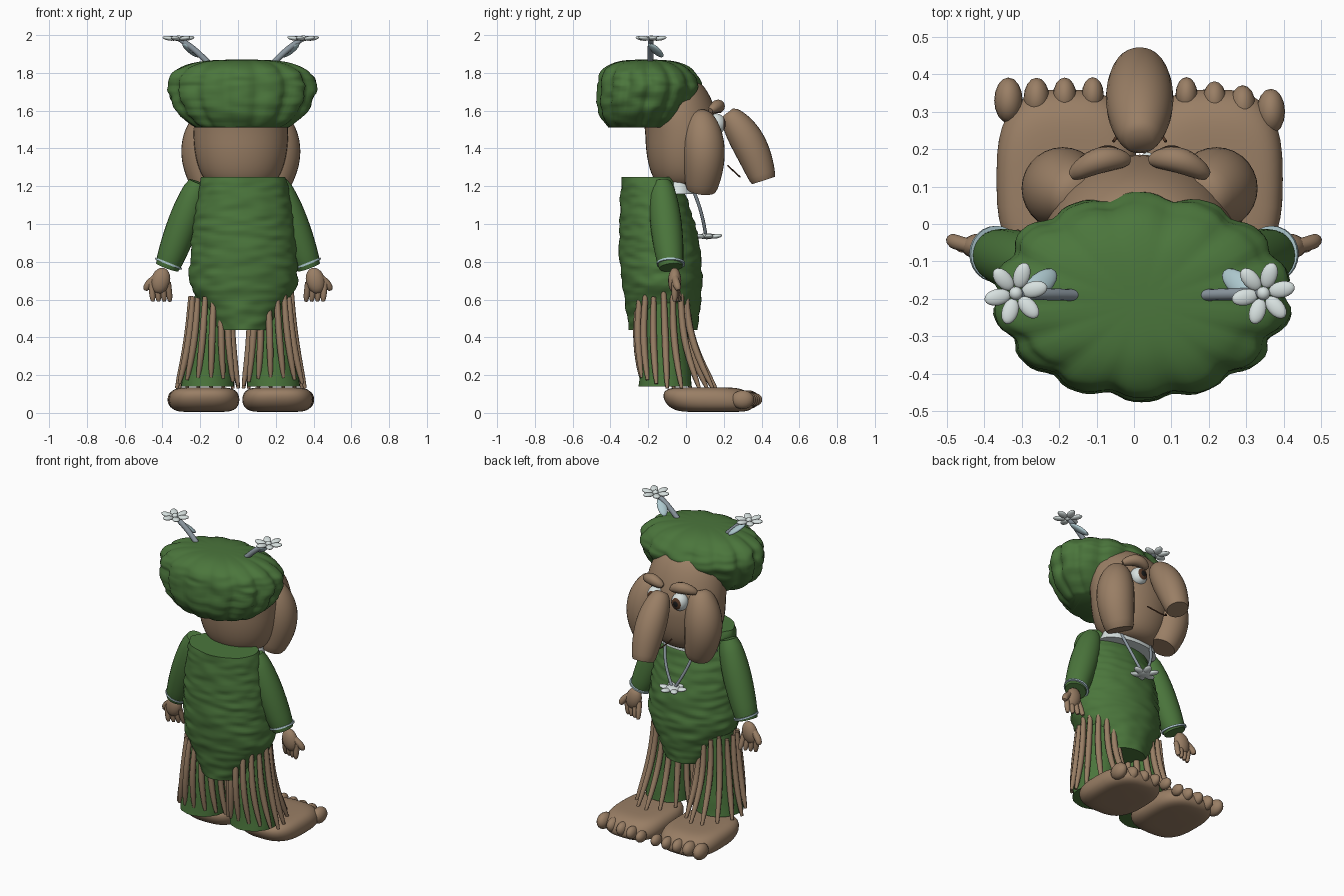
import bpy, bmesh, math, random
from mathutils import Vector, Matrix, Euler, noise

if "Cube" in bpy.data.objects:
    bpy.data.objects.remove(bpy.data.objects["Cube"])
random.seed(4)


def colour(name, red, green, blue):
    material = bpy.data.materials.new(name)
    material.use_nodes = True
    material.diffuse_color = (red, green, blue, 1)
    shader = material.node_tree.nodes["Principled BSDF"]
    shader.inputs["Base Color"].default_value = (red, green, blue, 1)
    return material


GREEN = colour("leaf green cloth", .07, .18, .045)
SKIN = colour("brown skin", .32, .21, .13)
WHITE = colour("petal white", .68, .75, .74)
STEM = colour("grey stem", .26, .31, .35)
BLUE = colour("pale blue trim", .42, .58, .62)
IRIS = colour("dark brown iris", .09, .04, .02)
BLACK = colour("black pupil", .01, .01, .01)
MIDDLE = .015


def finish(name, bm, materials):
    bmesh.ops.recalc_face_normals(bm, faces=bm.faces)
    mesh = bpy.data.meshes.new(name)
    bm.to_mesh(mesh)
    bm.free()
    for material in materials:
        mesh.materials.append(material)
    for polygon in mesh.polygons:
        polygon.use_smooth = True
    mesh.set_sharp_from_angle(angle=math.radians(50))
    thing = bpy.data.objects.new(name, mesh)
    bpy.context.collection.objects.link(thing)
    return thing


def skin(name, rings, material):
    """Bridge rings of points and cap both ends."""
    bm = bmesh.new()
    loops = [[bm.verts.new(point) for point in ring] for ring in rings]
    for lower, upper in zip(loops, loops[1:]):
        for i in range(len(lower)):
            bm.faces.new((lower[i - 1], lower[i], upper[i], upper[i - 1]))
    bm.faces.new(loops[0])
    bm.faces.new(loops[-1])
    return finish(name, bm, [material])


def plain(angle, z):
    return 1


def loft(name, oval, material, sides=40, steps=24, power=1, surface=plain):
    """Stack ovals: oval(t) gives height, centre x and y, radius x and y."""
    rings = []
    for step in range(steps + 1):
        z, cx, cy, rx, ry = oval(step / steps)
        ring = []
        for i in range(sides):
            angle = math.tau * i / sides
            c, s = math.cos(angle), math.sin(angle)
            grow = surface(angle, z)
            ring.append((cx + grow * rx * math.copysign(abs(c) ** power, c),
                         cy + grow * ry * math.copysign(abs(s) ** power, s), z))
        rings.append(ring)
    return skin(name, rings, material)


def tube(name, start, end, radius, material, ends=(1, 1), sag=(0, 0, 0), sides=12, steps=12):
    """Sweep a circle from start to end, bowed by sag, with scaled ends."""
    start, end, sag = Vector(start), Vector(end), Vector(sag)
    rings = []
    for step in range(steps + 1):
        t = step / steps
        bow = math.sin(math.pi * t)
        along = end - start + sag * math.pi * math.cos(math.pi * t)
        across = along.cross(Vector((0, 1, 0))).normalized()
        over = along.cross(across).normalized()
        tip = ends[0] + (ends[1] - ends[0]) * t
        size = radius * (tip + (1 - tip) * abs(bow) ** .6)
        centre = start.lerp(end, t) + sag * bow
        rings.append([centre + size * (across * math.cos(math.tau * k / sides)
                                       + over * math.sin(math.tau * k / sides)) for k in range(sides)])
    return skin(name, rings, material)


def blobs(name, parts, materials, segments=16):
    """Ellipsoids given as location, radii and rotation, in one object."""
    bm = bmesh.new()
    for location, radii, rotation in parts:
        place = Matrix.LocRotScale(Vector(location), Euler(rotation), Vector(radii))
        bmesh.ops.create_uvsphere(bm, u_segments=segments, v_segments=segments // 2 + 2,
                                  radius=1, matrix=place)
    return finish(name, bm, materials)


def flower(name, centre, heart):
    parts = [(centre, (heart, heart, .016), (0, 0, 0))]
    for i in range(6):
        turn = math.tau * (i + .2) / 6
        offset = Vector((math.cos(turn), math.sin(turn), 0)) * .05
        parts.append((centre + offset, (.036, .022, .012), (0, -.15, turn)))
    blobs(name, parts, [WHITE])


def folds(angle, z):
    spot = Vector((math.cos(angle), math.sin(angle), z * 12)) * 2.5
    return 1 + .04 * noise.noise(spot)


def hat_lobes(angle, z):
    return folds(angle, z) - .06 * math.cos(7 * angle) ** 4


def dome(t, start, fullness):
    """Height and width factors of a rounded, swollen profile."""
    phi = start + (1.55 - start) * t
    return math.sin(phi), math.cos(phi) ** fullness


def hat_oval(t):
    rise, wide = dome(t, -.95, .6)
    if rise < 0:
        return 1.73 + .27 * rise, .02, -.19 + .06 * rise, .4 * wide ** 1.5, .275 * wide ** 1.5
    return 1.73 + .14 * rise, .02, -.19 - .02 * rise, .4 * wide, .275 * wide


def head_oval(t):
    rise, wide = dome(t, -1.4, .5)
    return 1.48 + .3 * rise, MIDDLE, -.015 - .05 * max(rise, 0), .25 * wide, .2 * wide


def tunic_oval(t):
    width = .29 * min(1, .55 + 1.5 * t) - .07 * t ** 3
    depth = .18 - .03 * t + .05 * math.sin(math.pi * t)
    return .44 + .81 * t, .03, -.12 - .07 * t * t, width, depth


def collar_oval(t):
    return 1.16 + .09 * t, MIDDLE, -.04, .2 - .04 * t, .1 - .01 * t


# Hat, head, tunic and collar
loft("puffy_hat", hat_oval, GREEN, 112, 40, surface=hat_lobes)
loft("head", head_oval, SKIN)
loft("tunic", tunic_oval, GREEN, 80, 64, surface=folds)
loft("collar", collar_oval, WHITE, steps=2)

# Nose and mouth
tube("long_nose", (MIDDLE, .22, 1.59), (MIDDLE, .41, 1.23), .09, SKIN, (.4, .7), (0, .02, .01), 28, 24)
tube("mouth", (-.055, .22, 1.31), (.085, .22, 1.31), .004, IRIS, sag=(0, .065, -.06))

for s, side in ((-1, "right"), (1, "left")):
    def at(x, y, z):
        return Vector((MIDDLE + s * x, y, z))

    def arm(x, y, z):
        return Vector((s * x, y, z))

    # Cheek, eyebrow and eye
    tube(side + "_cheek", at(.16, .07, 1.59), at(.16, .08, 1.18), .11, SKIN, (.4, .7), (s * .045, .02, 0), 28, 20)
    tube(side + "_eyebrow", at(.03, .17, 1.6), at(.18, .13, 1.6), .034, SKIN, (.4, .4), (0, .02, .025))
    eye = blobs(side + "_eye", [(at(.085, .16, 1.53), (.05, .055, .05), (-math.pi / 2, 0, 0))],
                [WHITE, IRIS, BLACK], 32)
    for polygon in eye.data.polygons:
        facing = polygon.normal.y
        polygon.material_index = 2 if facing > .93 else 1 if facing > .75 else 0

    # Sleeve, cuff and hand
    tube(side + "_sleeve", arm(.21, -.13, 1.22), arm(.375, -.08, .77), .083, GREEN, (.6, .75), sides=24)
    tube(side + "_cuff", arm(.366, -.08, .795), arm(.37, -.08, .785), .075, BLUE, sides=24, steps=1)
    blobs(side + "_palm", [(arm(.41, -.06, .7), (.05, .035, .07), (0, s * -.25, 0))], [SKIN])
    for i in range(4):
        x = .36 + .03 * i
        tube(f"{side}_finger_{i}", arm(x + .01, -.06, .69), arm(x, -.03 - .01 * i, .59), .016, SKIN, (1, .5))
    tube(side + "_thumb", arm(.43, -.06, .72), arm(.49, -.04, .65), .02, SKIN, (1, .5), (s * .01, 0, 0))

    # Trouser leg with hanging strands
    def leg_oval(t):
        return .14 + .58 * t, at(.175 - .035 * t, 0, 0).x, -.11, .14 - .05 * t, .14 - .04 * t

    loft(side + "_trouser", leg_oval, GREEN, 32, 16, surface=folds)
    strands = 15
    for i in range(strands):
        c, d = math.cos(math.tau * i / strands), math.sin(math.tau * i / strands)
        front, back = max(d, 0), max(-d, 0)
        top = at(.155 + .11 * c, -.12 + .125 * d, random.uniform(.6, .68))
        bottom = at(.175 + .165 * c, -.1 + (.14 + .12 * front) * d, .13 + .06 * back)
        tube(f"{side}_strand_{i}", top, bottom, .018, SKIN, (.7, .5),
             (-s * .015 * c, -.04 * front - .02 * back, 0), 8, 10)

    # Foot and toes, largest toe outermost
    def foot_oval(t):
        rise, wide = dome(t, -1.5, .3)
        return .07 + .065 * rise, at(.195, 0, 0).x, .12 - .025 * rise, .187 * wide, .235 * wide

    loft(side + "_foot", foot_oval, SKIN, power=.7)
    toes = []
    for i in range(5):
        size = .038 / (1 + .1 * i)
        y = .315 - .015 * s + (.01 + .005 * s) * i
        toes.append((at(.35 - .075 * i, y, .07), (size, size * 1.6, size * 1.3), (0, 0, 0)))
    blobs(side + "_toes", toes, [SKIN])

    # Hat flower with stem and leaf
    bloom = at(.33, -.185, 1.983)
    flower(side + "_hat_flower", bloom, .018)
    tube(side + "_flower_stem", at(.16, -.19, 1.84), bloom, .016, STEM, (1, .7), (0, 0, .01))
    blobs(side + "_flower_leaf", [(at(.265, -.16, 1.92), (.065, .03, .014), (0, s * -.6, s * -.7))], [BLUE])

    # Necklace cord
    tube(side + "_cord", at(.11, .03, 1.2), at(.01, .105, .94), .009, STEM, sag=(s * .015, .01, 0))

# Pendant
flower("pendant_flower", Vector((MIDDLE, .11, .935)), .045)
